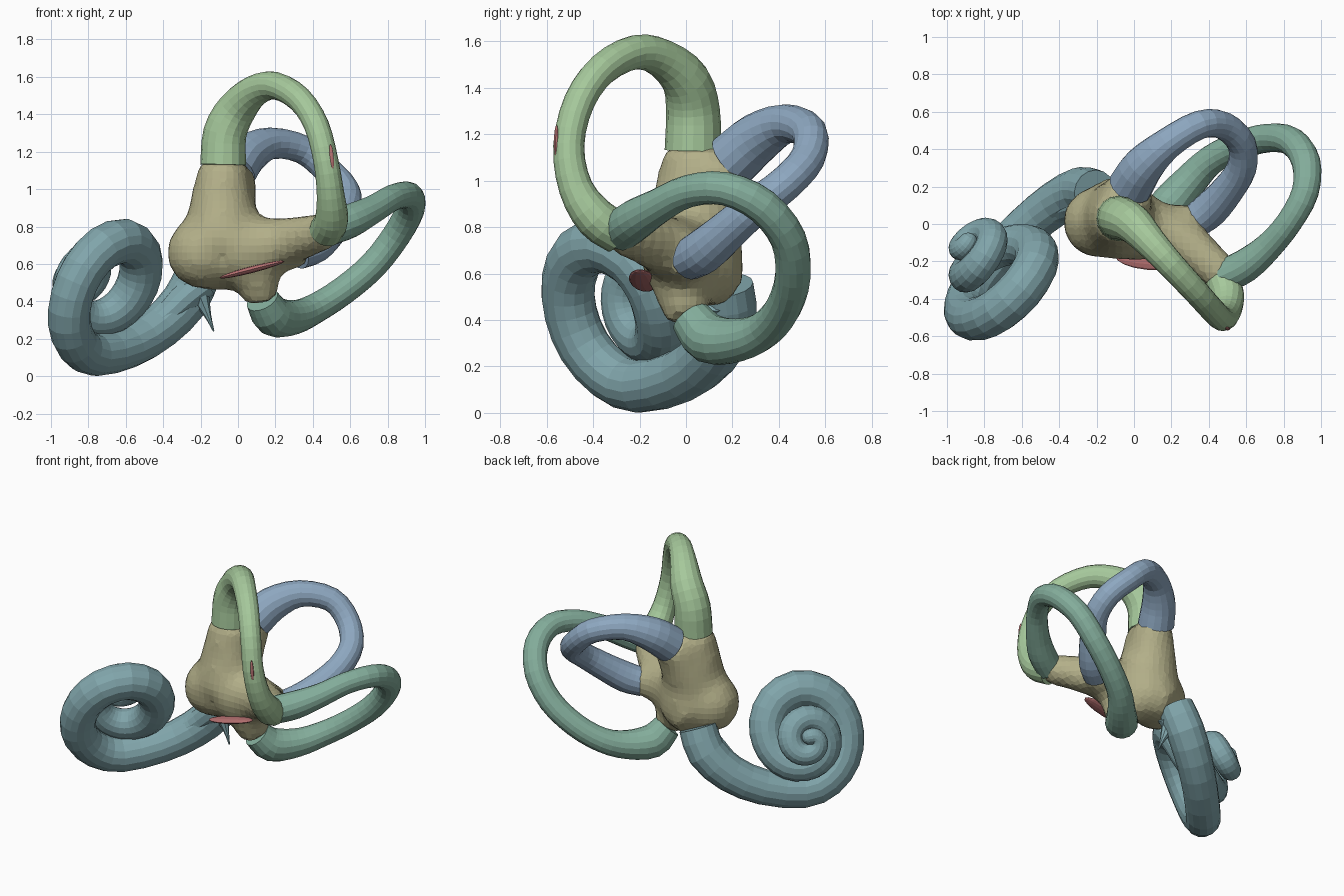
import bpy, bmesh, math
from mathutils import Vector, Matrix

if "Cube" in bpy.data.objects:
    bpy.data.objects.remove(bpy.data.objects["Cube"])


def material(name, rgb):
    m = bpy.data.materials.new(name)
    m.diffuse_color = (*rgb, 1)
    m.use_nodes = True
    m.node_tree.nodes["Principled BSDF"].inputs["Base Color"].default_value = m.diffuse_color
    return m


TAN = material("tan", (0.45, 0.43, 0.25))
TEAL = material("teal", (0.22, 0.38, 0.41))
LIME = material("light_green", (0.38, 0.58, 0.33))
GREEN = material("dark_green", (0.23, 0.42, 0.33))
BLUE = material("blue", (0.27, 0.39, 0.53))
RED = material("red", (0.48, 0.17, 0.17))


def finish(name, bm, mat):
    bmesh.ops.recalc_face_normals(bm, faces=bm.faces)
    me = bpy.data.meshes.new(name)
    bm.to_mesh(me)
    bm.free()
    me.materials.append(mat)
    ob = bpy.data.objects.new(name, me)
    bpy.context.collection.objects.link(ob)
    return ob


def spline(pts, steps):
    # Catmull-Rom through (x, y, z, radius) points
    p = [Vector(q) for q in pts]
    p = [2 * p[0] - p[1]] + p + [2 * p[-1] - p[-2]]
    out = []
    for i in range(1, len(p) - 2):
        a, b, c, d = p[i - 1:i + 3]
        for k in range(steps):
            t = k / steps
            out.append(0.5 * (2 * b + (c - a) * t + (2 * a - 5 * b + 4 * c - d) * t * t
                              + (3 * b - a - 3 * c + d) * t ** 3))
    return out + [p[-2]]


def add_tube(bm, pts, steps=3, sides=16, dome=False):
    path = spline(pts, steps)
    pos = [q.to_3d() for q in path]
    rad = [q[3] for q in path]
    if dome:  # rounded far end
        d = (pos[-1] - pos[-2]).normalized()
        end, r = pos[-1], rad[-1]
        for a in (0.5, 1.0, 1.35):
            pos.append(end + d * r * math.sin(a))
            rad.append(r * math.cos(a))
    rings, nrm = [], None
    for i, c in enumerate(pos):
        t = (pos[min(i + 1, len(pos) - 1)] - pos[max(i - 1, 0)]).normalized()
        if nrm is None:
            nrm = t.orthogonal()
        nrm = (nrm - t * nrm.dot(t)).normalized()
        bi = t.cross(nrm)
        rings.append([bm.verts.new(c + rad[i] * (nrm * math.cos(s) + bi * math.sin(s)))
                      for s in (2 * math.pi * k / sides for k in range(sides))])
    for a, b in zip(rings, rings[1:]):
        for k in range(sides):
            j = (k + 1) % sides
            bm.faces.new((a[k], a[j], b[j], b[k]))
    bm.faces.new(rings[0])
    bm.faces.new(rings[-1])


def tube(name, pts, mat, **kw):
    bm = bmesh.new()
    add_tube(bm, pts, **kw)
    return finish(name, bm, mat)


def ellipsoid(name, start, end, width, depth, mat):
    # thin lens stretched between two points
    a, b = Vector(start), Vector(end)
    bm = bmesh.new()
    bmesh.ops.create_uvsphere(bm, u_segments=12, v_segments=8, radius=1)
    rot = (b - a).to_track_quat('Z', 'Y').to_matrix().to_4x4()
    bm.transform(Matrix.Translation((a + b) / 2) @ rot
                 @ Matrix.Diagonal((width, depth, (b - a).length / 2, 1)))
    return finish(name, bm, mat)


# Three semicircular canals, with swollen ends at the vestibule
tube("anterior_canal", [
    (-.08, .03, 1.13, .122), (-.07, .03, 1.3, .116), (-.005, .0, 1.43, .105),
    (.09, -.1, 1.525, .085), (.2, -.22, 1.553, .074), (.33, -.36, 1.48, .069),
    (.42, -.46, 1.34, .067), (.47, -.505, 1.15, .067), (.495, -.475, .97, .074),
    (.5, -.39, .84, .09), (.47, -.29, .775, .092)], LIME)
tube("posterior_canal", [
    (.48, -.28, .785, .09), (.6, -.22, .83, .09), (.72, -.12, .89, .076),
    (.83, .01, .955, .07), (.915, .17, .965, .073), (.92, .33, .89, .077),
    (.845, .44, .75, .077), (.72, .46, .59, .077), (.56, .42, .455, .077),
    (.41, .34, .36, .08), (.3, .23, .315, .092), (.19, .1, .32, .108),
    (.13, .02, .41, .09)], GREEN)
tube("lateral_canal", [
    (-.02, .2, 1.09, .12), (.05, .31, 1.185, .11), (.18, .43, 1.245, .085),
    (.35, .53, 1.21, .077), (.48, .525, 1.1, .075), (.575, .43, .99, .077),
    (.575, .3, .89, .08), (.5, .18, .785, .088), (.41, .08, .7, .097),
    (.32, .01, .66, .09)], BLUE)

# Vestibule: overlapping tapered arms fused together and smoothed
bm = bmesh.new()
arms = [
    [(-.08, .03, 1.15, .13), (-.085, .03, .95, .172), (-.08, .02, .7, .23)],
    [(-.01, .2, 1.1, .12), (-.05, .12, .97, .155), (-.09, .05, .8, .19)],
    [(.0, -.01, .67, .195), (.24, -.08, .715, .135), (.51, -.3, .79, .1)],
    [(.12, -.02, .66, .12), (.36, .02, .67, .1)],
    [(.08, -.04, .6, .13), (.13, .01, .4, .1)],
    [(-.09, .06, .62, .16), (-.19, .17, .56, .13)],
]
for arm in arms:
    add_tube(bm, arm, steps=5)
for c, r in (((-.19, .01, .66), .195), ((-.06, .07, .63), .175), ((.02, .0, .63), .17)):
    bmesh.ops.create_icosphere(bm, subdivisions=3, radius=r, matrix=Matrix.Translation(c))
vestibule = finish("vestibule", bm, TAN)
rm = vestibule.modifiers.new("fuse", 'REMESH')
rm.mode, rm.voxel_size = 'VOXEL', 0.04
sm = vestibule.modifiers.new("soften", 'SMOOTH')
sm.factor, sm.iterations = 0.5, 8

# Cochlea: basal tube that winds into a rising, shrinking spiral
centre = Vector((-.68, -.28, .43))
axis = Vector((-.68, .65, .33)).normalized()
side = Vector((-.69, -.72, 0)).normalized()
up = axis.cross(side)
keys = [  # angle, spiral radius, height along axis, tube radius
    (-90, .335, .0, .114), (0, .3, .0, .115), (90, .31, .0, .12), (180, .2, .03, .112),
    (270, .17, .11, .098), (360, .15, .17, .09), (450, .14, .215, .085),
    (540, .1, .245, .08), (630, .08, .275, .07), (720, .065, .295, .06),
    (790, .035, .305, .052)]
path = [(-.21, .17, .55, .12), (-.285, .18, .4, .125), (-.42, .11, .26, .12),
        (-.58, -.02, .16, .115)]
for ang, rho, h, r in spline(keys, 3):
    a = math.radians(ang)
    p = centre + rho * (math.cos(a) * side + math.sin(a) * up) + h * axis
    path.append((*p, r))
tube("cochlea", path, TEAL, steps=2, dome=True)

# Ridge and small spike at the cochlea base
tube("cochlea_ridge", [(-.56, -.02, .2, .05), (-.4, .08, .31, .07), (-.27, .12, .43, .085),
                       (-.17, .13, .5, .075)], TEAL, sides=12)
tube("cochlea_spike", [(-.2, .11, .42, .05), (-.16, .1, .32, .018), (-.13, .09, .24, .004)],
     TEAL, sides=8)

# Window membrane and thin slit
ellipsoid("oval_window", (-.1, -.17, .525), (.25, -.2, .615), .06, .018, RED)
ellipsoid("canal_slit", (.505, -.56, 1.1), (.495, -.558, 1.24), .01, .012, RED)
